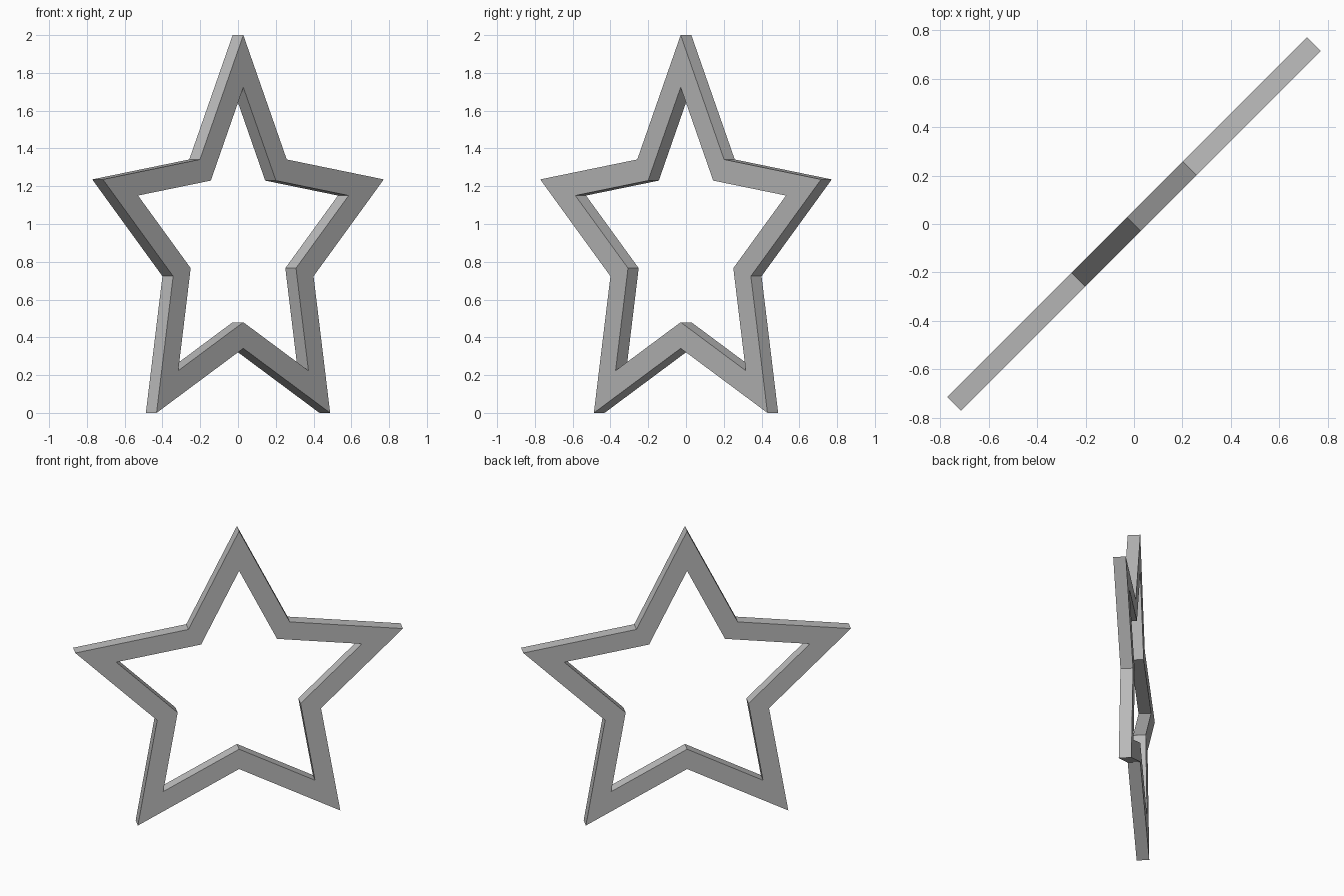
import bpy, bmesh
from math import sin, cos, pi, sqrt
from mathutils import Vector

cube = bpy.data.objects.get("Cube")
if cube:
    bpy.data.objects.remove(cube)

TIP = 2 / (1 + cos(pi / 5))      # tip radius for a total height of 2
NOTCH = TIP / 2
HOLE = 0.75                      # hole size relative to the outline
HALF = 0.04                      # half of the thickness
CENTRE = Vector((0, 0, 2 - TIP))
ALONG = Vector((1, 1, 0)) / sqrt(2)
NORMAL = Vector((1, -1, 0)) / sqrt(2)

grey = bpy.data.materials.new("grey")
grey.use_nodes = True
colour = (0.5, 0.5, 0.5, 1)
grey.diffuse_color = colour
grey.node_tree.nodes["Principled BSDF"].inputs["Base Color"].default_value = colour


def star_ring(bm, scale, side):
    """Ten corners of a five-pointed star on one side of the plate."""
    ring = []
    for i in range(10):
        r = scale * (NOTCH if i % 2 else TIP)
        a = i * pi / 5
        ring.append(bm.verts.new(CENTRE + ALONG * r * sin(a)
                                 + Vector((0, 0, r * cos(a))) + NORMAL * HALF * side))
    return ring


# Star frame: outer and inner outlines joined by flat faces
bm = bmesh.new()
loops = [star_ring(bm, 1, 1), star_ring(bm, HOLE, 1),
         star_ring(bm, HOLE, -1), star_ring(bm, 1, -1)]
for a, b in zip(loops, loops[1:] + loops[:1]):
    for i in range(10):
        j = (i + 1) % 10
        bm.faces.new((a[i], a[j], b[j], b[i]))
bmesh.ops.recalc_face_normals(bm, faces=bm.faces)
mesh = bpy.data.meshes.new("star_frame")
bm.to_mesh(mesh)
bm.free()
mesh.materials.append(grey)
star = bpy.data.objects.new("star_frame", mesh)
bpy.context.collection.objects.link(star)
